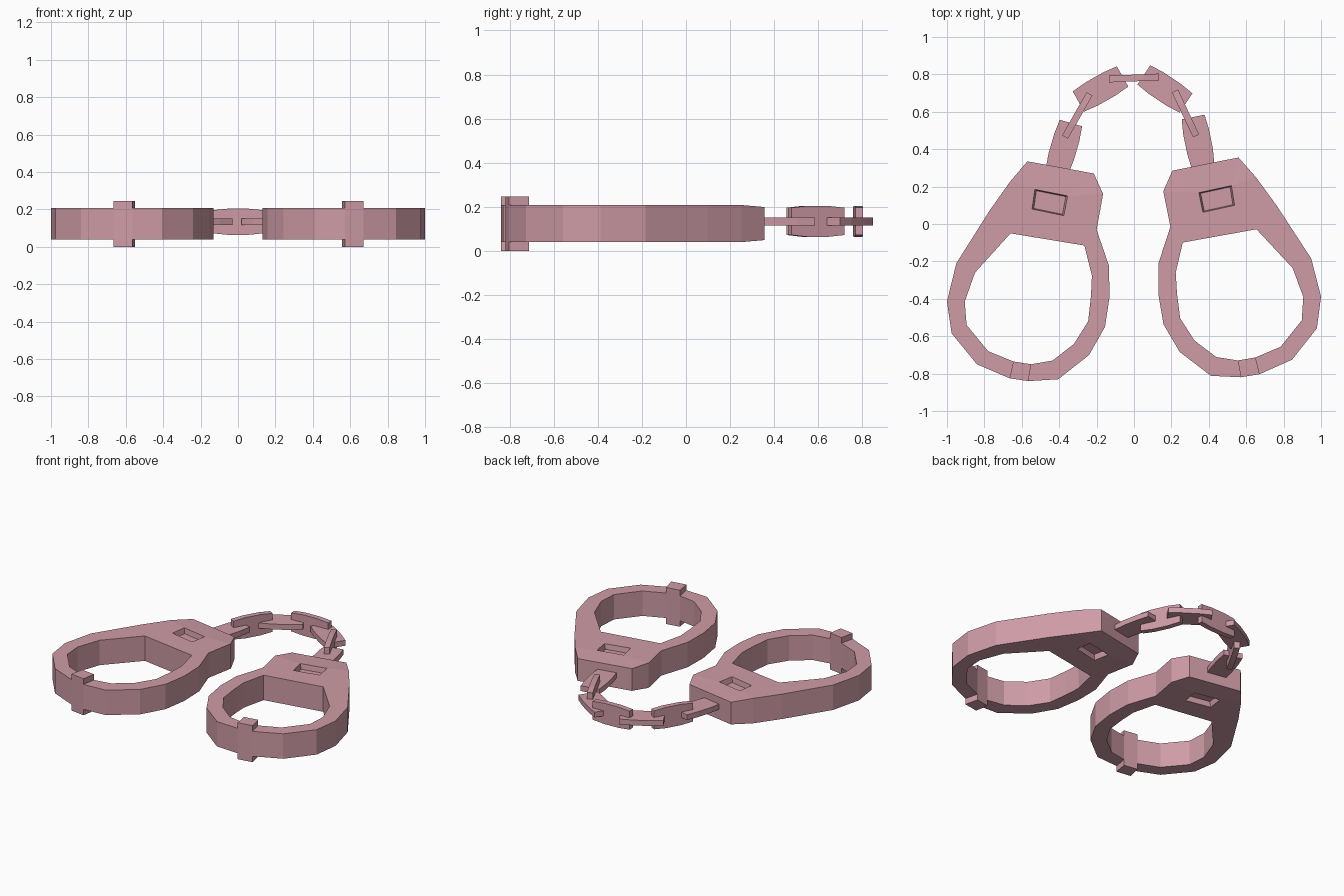
import bpy, bmesh, math
from mathutils import Vector, Matrix

if "Cube" in bpy.data.objects:
    bpy.data.objects.remove(bpy.data.objects["Cube"])

mat = bpy.data.materials.new("pink_metal")
mat.diffuse_color = (0.62, 0.33, 0.38, 1)
mat.use_nodes = True
mat.node_tree.nodes["Principled BSDF"].inputs["Base Color"].default_value = mat.diffuse_color
MID = 0.125  # mid height of the cuffs


def finish(bm, name):
    bmesh.ops.recalc_face_normals(bm, faces=bm.faces)
    me = bpy.data.meshes.new(name)
    bm.to_mesh(me)
    bm.free()
    me.materials.append(mat)
    ob = bpy.data.objects.new(name, me)
    bpy.context.collection.objects.link(ob)
    return ob


# cuff outline: paired outer / inner stations around the ring
OUTER = [(-.2, -.03), (-.135, -.22), (-.13, -.385), (-.155, -.55), (-.24, -.7),
         (-.405, -.83), (-.565, -.84), (-.665, -.825), (-.84, -.75),
         (-.975, -.585), (-1, -.415), (-.95, -.21), (-.77, .075)]
INNER = [(-.265, -.115), (-.225, -.275), (-.23, -.385), (-.245, -.52),
         (-.32, -.64), (-.435, -.73), (-.55, -.75), (-.645, -.735),
         (-.78, -.68), (-.895, -.54), (-.905, -.415), (-.85, -.26), (-.66, -.05)]
HEAD = [(-.66, .23), (-.57, .335), (-.215, .27), (-.165, .16)]
SLOT = [(-.53, .185), (-.355, .15), (-.375, .045), (-.545, .08)]


def cuff(name, transform):
    bm = bmesh.new()
    sides = []
    for s in (1, -1):
        def ring(pts, low=()):
            return [bm.verts.new((x, y, MID + s * (0.075 if i in low else 0.084)))
                    for i, (x, y) in enumerate(pts)]
        o, n, h, k = ring(OUTER), ring(INNER), ring(HEAD, (1, 2)), ring(SLOT)
        quads = [bm.faces.new((o[i], o[i + 1], n[i + 1], n[i])) for i in range(12)]
        # lock housing plate around the slot
        for f in ((n[12], n[0], k[2], k[3]), (h[1], h[2], k[1], k[0]),
                  (h[1], h[0], k[0]), (h[0], o[12], n[12], k[3], k[0]),
                  (h[2], h[3], k[1]), (h[3], o[0], n[0], k[2], k[1])):
            bm.faces.new(f)
        floor = bm.faces.new(k)
        sides.append((o + h, n, quads[6], floor, s))
    # outer and inner walls
    for a, b in zip(sides[0][:2], sides[1][:2]):
        for i in range(len(a)):
            j = (i + 1) % len(a)
            bm.faces.new((a[i], a[j], b[j], b[i]))
    # raised hinge block and recessed key slot on both faces
    for _, _, block, floor, s in sides:
        f = bmesh.ops.extrude_discrete_faces(bm, faces=[block])["faces"][0]
        for v in f.verts:
            v.co.z = MID + s * 0.122 - 0.002 * (1 - s) / 2
        f = bmesh.ops.extrude_discrete_faces(bm, faces=[floor])["faces"][0]
        c = f.calc_center_median()
        for v in f.verts:
            v.co = c + (v.co - c) * 0.9
            v.co.z -= s * 0.035
    low = min(v.co.z for v in bm.verts)
    bm.transform(transform @ Matrix.Translation((0, 0, -low)))
    return finish(bm, name)


cuff("left_cuff", Matrix.Identity(4))
cuff("right_cuff", Matrix.Translation((-.006, .012, 0)) @ Matrix.Rotation(.015, 4, 'Z')
     @ Matrix.Scale(-1, 4, (1, 0, 0)))


def link(name, a, b, upright):
    """Solid plate with a slight bulge, lying flat or standing on edge."""
    a, b = Vector((*a, .134)), Vector((*b, .134))
    u, up = (b - a).normalized(), Vector((0, 0, 1))
    side = up.cross(u)
    w, t = (up, side) if upright else (side, up)
    L, mid = (b - a).length, (a + b) / 2
    half = [(-.5, .062), (-.2, .07), (.2, .07), (.5, .062)]
    prof = half + [(p, -q) for p, q in reversed(half)]
    bm = bmesh.new()
    rows = [[bm.verts.new(mid + u * p * L + w * q + t * d) for p, q in prof]
            for d in (-.018, .018)]
    bm.faces.new(rows[0])
    bm.faces.new(rows[1])
    for i in range(8):
        j = (i + 1) % 8
        bm.faces.new((rows[0][i], rows[0][j], rows[1][j], rows[1][i]))
    finish(bm, name)


# chain, alternating flat and upright links
CHAIN = [((-.412, .281), (-.337, .54)), ((-.369, .465), (-.238, .695)),
         ((-.297, .655), (-.061, .789)), ((-.134, .775), (.134, .786)),
         ((.053, .797), (.278, .647)), ((.219, .711), (.332, .471)),
         ((.316, .572), (.369, .31))]
for i, (a, b) in enumerate(CHAIN):
    link(f"chain_link_{i + 1}", a, b, i % 2 == 1)
